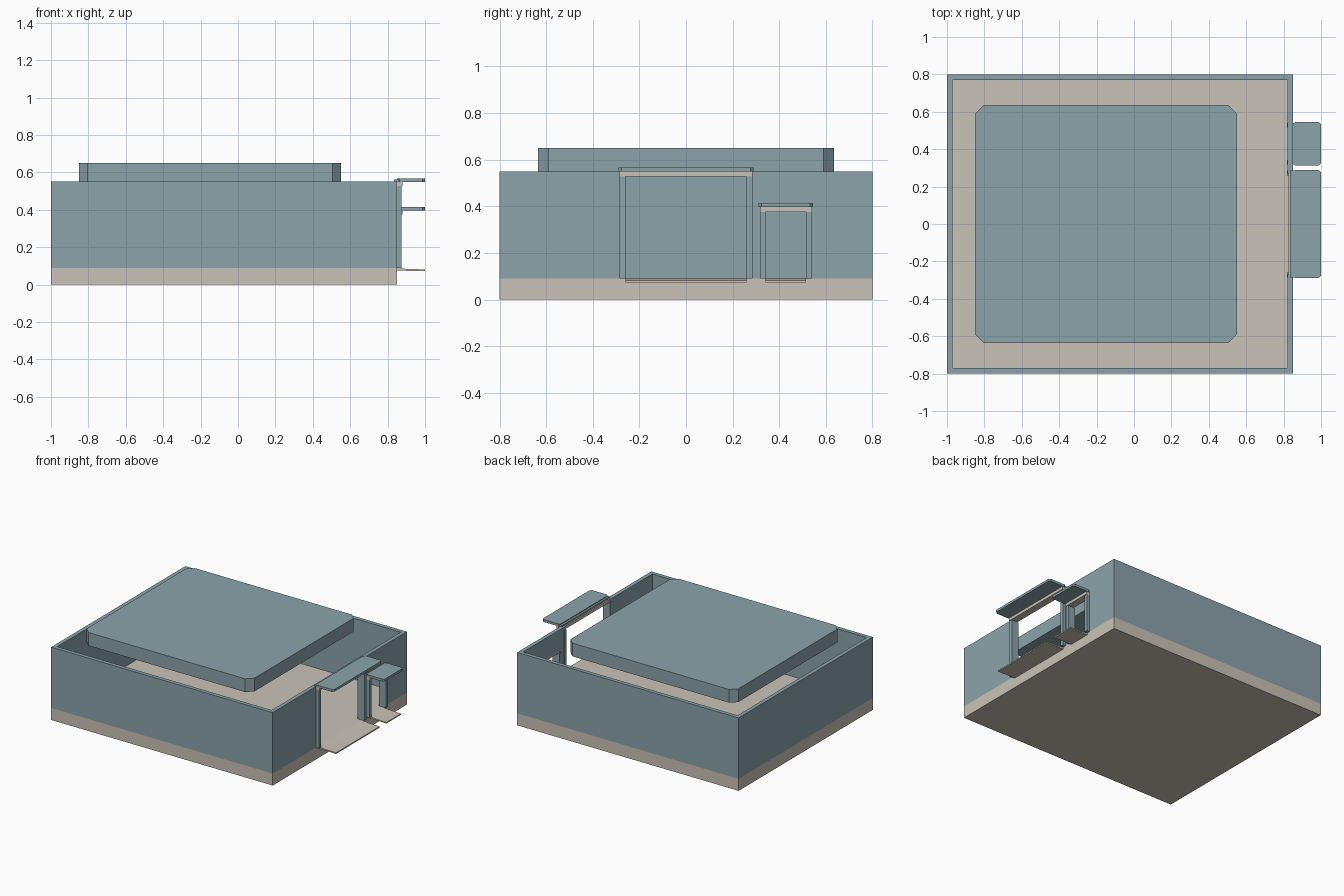
import bpy
import bmesh

cube = bpy.data.objects.get("Cube")
if cube:
    bpy.data.objects.remove(cube, do_unlink=True)


def material(name, rgb):
    m = bpy.data.materials.new(name)
    m.use_nodes = True
    m.diffuse_color = (*rgb, 1)
    m.node_tree.nodes["Principled BSDF"].inputs["Base Color"].default_value = (*rgb, 1)
    return m


BLUE = material("grey blue", (0.26, 0.37, 0.41))
BEIGE = material("warm beige", (0.59, 0.55, 0.48))


def prism(name, outline, low, high, mat, axis="z"):
    """Extrude a closed 2D outline along z (xy outline) or y (xz outline)."""
    bm = bmesh.new()
    place = (lambda a, b, h: (a, b, h)) if axis == "z" else (lambda a, b, h: (a, h, b))
    face = bm.faces.new([bm.verts.new(place(a, b, low)) for a, b in outline])
    top = bmesh.ops.extrude_face_region(bm, geom=[face])["geom"]
    shift = place(0, 0, high - low)
    bmesh.ops.translate(bm, vec=shift, verts=[v for v in top if isinstance(v, bmesh.types.BMVert)])
    bmesh.ops.recalc_face_normals(bm, faces=bm.faces)
    mesh = bpy.data.meshes.new(name)
    bm.to_mesh(mesh)
    bm.free()
    mesh.materials.append(mat)
    ob = bpy.data.objects.new(name, mesh)
    bpy.context.collection.objects.link(ob)
    return ob


def slab(name, x, y, z, mat, cut=0.0):
    """Box with optional corners cut at 45 degrees in plan."""
    (x0, x1), (y0, y1) = x, y
    if cut:
        pts = [(x0 + cut, y0), (x1 - cut, y0), (x1, y0 + cut), (x1, y1 - cut),
               (x1 - cut, y1), (x0 + cut, y1), (x0, y1 - cut), (x0, y0 + cut)]
    else:
        pts = [(x0, y0), (x1, y0), (x1, y1), (x0, y1)]
    return prism(name, pts, z[0], z[1], mat)


LEFT, RIGHT, DEPTH, WALL = -1.0, 0.85, 0.8, 0.03
FLOOR, TOP = 0.09, 0.55
INNER = RIGHT - WALL

# Base and closed walls
slab("floor_base", (LEFT, RIGHT), (-DEPTH, DEPTH), (0, FLOOR), BEIGE)
slab("front_wall", (LEFT, RIGHT), (-DEPTH, -DEPTH + WALL), (FLOOR, TOP), BLUE)
slab("back_wall", (LEFT, RIGHT), (DEPTH - WALL, DEPTH), (FLOOR, TOP), BLUE)
slab("side_wall", (LEFT, LEFT + WALL), (-DEPTH + WALL, DEPTH - WALL), (FLOOR, TOP), BLUE)

# Doorway wall, split around the tall and the short opening
for name, y, low in (("front", (-DEPTH + WALL, -0.27), FLOOR),
                     ("middle", (0.27, 0.33), FLOOR),
                     ("over_small_door", (0.33, 0.525), 0.39),
                     ("back", (0.525, DEPTH - WALL), FLOOR)):
    slab("door_wall_" + name, (INNER, RIGHT), y, (low, TOP), BLUE)

# Raised roof panel
slab("roof_panel", (-0.85, 0.55), (-0.635, 0.635), (TOP, 0.65), BLUE, 0.045)


def doorway(name, y0, y1, head):
    """Jambs, header, canopy and sloping sill of one doorway."""
    jamb = 0.025
    for side, y in (("front", y0), ("back", y1 - jamb)):
        slab(f"{name}_{side}_jamb", (INNER - 0.003, 0.875), (y, y + jamb), (FLOOR, head), BLUE)
    slab(name + "_header", (INNER + 0.005, 0.88), (y0, y1), (head, head + 0.022), BEIGE)
    slab(name + "_header_cap", (0.835, 0.87), (y0, y1), (head + 0.022, head + 0.034), BLUE)
    slab(name + "_canopy", (RIGHT, 1.0), (y0 - 0.005, y1 + 0.005),
         (head + 0.022, head + 0.04), BLUE, 0.013)
    prism(name + "_sill", [(RIGHT, 0.075), (1.0, 0.072), (1.0, 0.081), (0.9, 0.084), (RIGHT, FLOOR)],
          y0 + jamb, y1 - jamb, BEIGE, "y")


doorway("large_door", -0.285, 0.285, 0.527)
doorway("small_door", 0.317, 0.54, 0.375)
